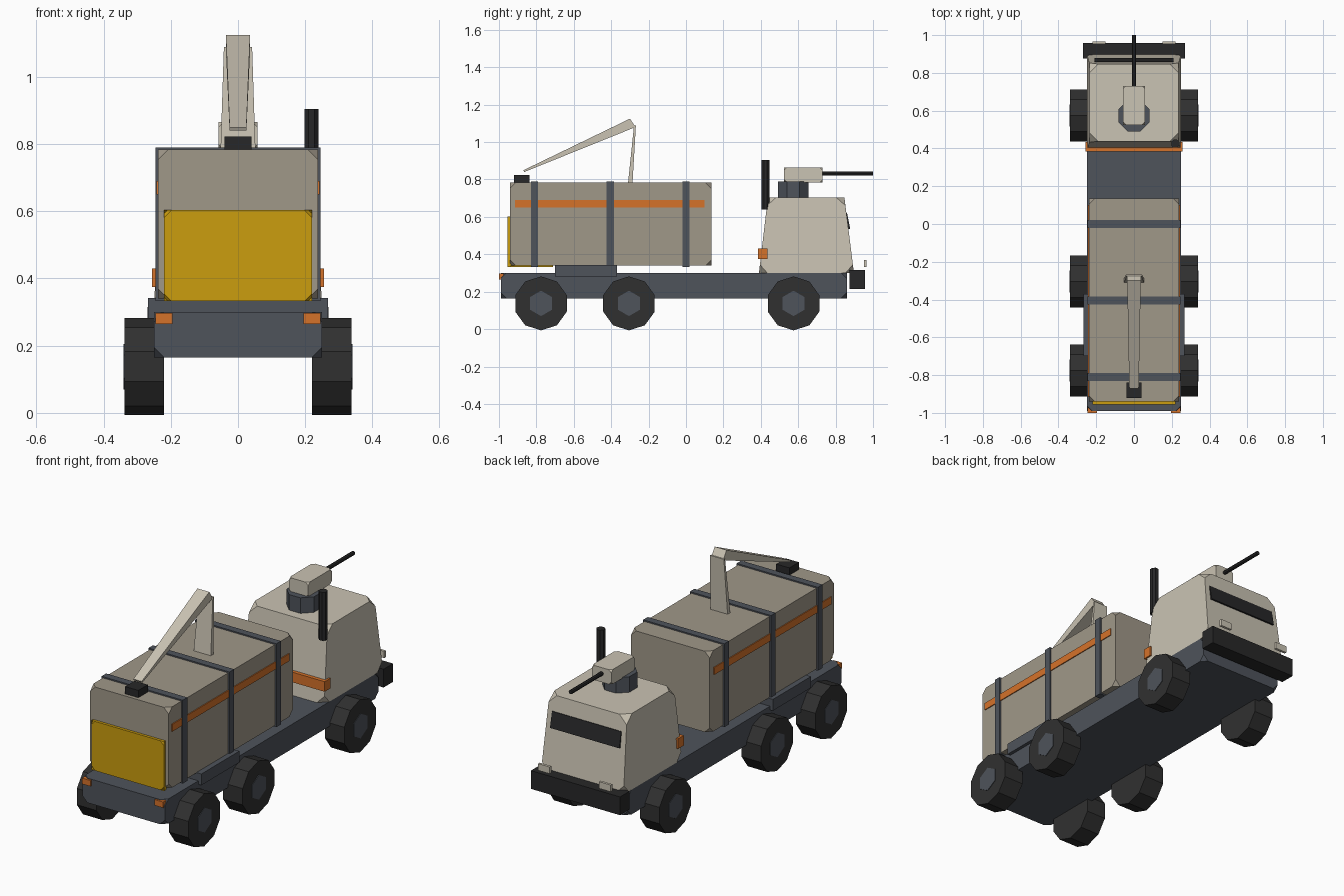
import bpy, bmesh, math
from mathutils import Matrix, Vector

old = bpy.data.objects.get("Cube")
if old:
    bpy.data.objects.remove(old, do_unlink=True)


def material(name, rgb):
    """Flat material from 0-255 display values, stored as linear."""
    lin = [((c / 255 + 0.055) / 1.055) ** 2.4 for c in rgb] + [1.0]
    m = bpy.data.materials.new(name)
    m.use_nodes = True
    m.diffuse_color = lin
    bsdf = m.node_tree.nodes["Principled BSDF"]
    bsdf.inputs["Base Color"].default_value = lin
    bsdf.inputs["Roughness"].default_value = 0.8
    return m


SAND = material("pale_sand", (202, 195, 179))
TAUPE = material("taupe", (160, 152, 137))
STEEL = material("steel_grey", (78, 83, 91))
RUBBER = material("rubber_black", (48, 48, 48))
BLACK = material("dark_black", (39, 39, 40))
ORANGE = material("orange", (213, 114, 42))
YELLOW = material("yellow", (203, 157, 14))


def finish(name, bm, mat):
    bmesh.ops.recalc_face_normals(bm, faces=bm.faces[:])
    me = bpy.data.meshes.new(name)
    bm.to_mesh(me)
    bm.free()
    me.materials.append(mat)
    ob = bpy.data.objects.new(name, me)
    bpy.context.collection.objects.link(ob)
    return ob


def box(name, mat, x, y, z, clip=0.0):
    """Box from (min, max) ranges with optionally clipped corners."""
    bm = bmesh.new()
    bmesh.ops.create_cube(bm, size=1)
    for v in bm.verts:
        v.co = Vector([sum(r) / 2 + c * (r[1] - r[0]) for c, r in zip(v.co, (x, y, z))])
    clip_corners(bm, clip)
    return finish(name, bm, mat)


def clip_corners(bm, clip):
    if clip:
        bmesh.ops.bevel(bm, geom=bm.verts[:], offset=clip, segments=1,
                        profile=0.5, affect='VERTICES')


def loft(name, mat, ring_a, ring_b, clip=0.0):
    """Solid between two four-cornered rings."""
    bm = bmesh.new()
    a = [bm.verts.new(p) for p in ring_a]
    b = [bm.verts.new(p) for p in ring_b]
    bm.faces.new(a)
    bm.faces.new(b)
    for i in range(4):
        j = (i + 1) % 4
        bm.faces.new((a[i], a[j], b[j], b[i]))
    clip_corners(bm, clip)
    return finish(name, bm, mat)


def prism(name, mat, sides, radius, length, centre, axis='Z', turn=0.0):
    """Regular prism centred on a point along an axis."""
    bm = bmesh.new()
    bmesh.ops.create_cone(bm, cap_ends=True, segments=sides, radius1=radius,
                          radius2=radius, depth=length)
    m = Matrix.Rotation(turn, 4, 'Z')
    if axis == 'X':
        m = Matrix.Rotation(math.pi / 2, 4, 'Y') @ m
    elif axis == 'Y':
        m = Matrix.Rotation(math.pi / 2, 4, 'X') @ m
    bm.transform(Matrix.Translation(centre) @ m)
    return finish(name, bm, mat)


def rect(hx, y0, y1, z):
    return [(-hx, y0, z), (hx, y0, z), (hx, y1, z), (-hx, y1, z)]


def sym(h):
    return (-h, h)


# Chassis and container mount
box("chassis", STEEL, sym(0.25), (-0.99, 0.86), (0.165, 0.30), 0.03)
box("container_mount", STEEL, sym(0.268), (-0.70, -0.37), (0.28, 0.342))

# Container with straps, side stripes and end hatch
box("container", TAUPE, sym(0.238), (-0.94, 0.135), (0.34, 0.783), 0.03)
for i, y in enumerate((-0.81, -0.405, 0.0)):
    box(f"strap_{i + 1}", STEEL, sym(0.246), (y - 0.02, y + 0.02), (0.333, 0.79))
for side, s in (("left", 1), ("right", -1)):
    box(f"stripe_{side}", ORANGE, sorted((s * 0.235, s * 0.243)), (-0.915, 0.1), (0.65, 0.69))
box("hatch", YELLOW, sym(0.22), (-0.955, -0.935), (0.333, 0.603), 0.022)
box("hatch_floor", YELLOW, sym(0.2), (-0.95, -0.71), (0.333, 0.342))

# Cab
loft("cab", SAND, rect(0.25, 0.39, 0.898, 0.30), rect(0.235, 0.438, 0.847, 0.705), 0.045)
loft("windscreen", BLACK,
     [(-0.21, 0.85, 0.535), (0.21, 0.85, 0.535), (0.21, 0.878, 0.535), (-0.21, 0.878, 0.535)],
     [(-0.21, 0.84, 0.62), (0.21, 0.84, 0.62), (0.21, 0.861, 0.62), (-0.21, 0.861, 0.62)])
box("cab_bar", ORANGE, sym(0.256), (0.385, 0.435), (0.375, 0.43))
box("bumper", BLACK, sym(0.27), (0.875, 0.957), (0.215, 0.315))
for side, s in (("left", 1), ("right", -1)):
    box(f"headlight_{side}", SAND, sorted((s * 0.15, s * 0.22)), (0.952, 0.966), (0.333, 0.37))
    box(f"tail_light_{side}", ORANGE, sorted((s * 0.195, s * 0.246)), (-1.0, -0.975), (0.265, 0.297))
prism("exhaust", BLACK, 8, 0.023, 0.265, (0.219, 0.425, 0.772), turn=math.pi / 8)

# Roof turret
prism("turret_ring", STEEL, 8, 0.089, 0.09, (0, 0.573, 0.745), turn=math.pi / 8)
box("turret_body", SAND, sym(0.058), (0.525, 0.73), (0.785, 0.865), 0.015)
prism("turret_barrel", BLACK, 8, 0.011, 0.29, (0, 0.855, 0.833), 'Y')

# Folded crane arm
loft("crane_post", SAND, rect(0.052, -0.31, -0.286, 0.78), rect(0.042, -0.278, -0.268, 1.088))
loft("crane_boom", SAND,
     [(-0.036, -0.30, 1.125), (0.036, -0.30, 1.125), (0.036, -0.27, 1.08), (-0.036, -0.27, 1.08)],
     [(-0.025, -0.87, 0.849), (0.025, -0.87, 0.849), (0.025, -0.865, 0.84), (-0.025, -0.865, 0.84)])
box("crane_foot", BLACK, sym(0.04), (-0.92, -0.838), (0.78, 0.823))

# Wheels
for i, y in enumerate((-0.775, -0.305, 0.575)):
    for side, s in (("left", 1), ("right", -1)):
        prism(f"tyre_{i + 1}_{side}", RUBBER, 10, 0.1445, 0.118,
              (s * 0.279, y, 0.1375), 'X', turn=math.pi / 2)
        prism(f"hub_{i + 1}_{side}", STEEL, 6, 0.068, 0.1,
              (s * 0.291, y, 0.1375), 'X', turn=math.pi / 2)
